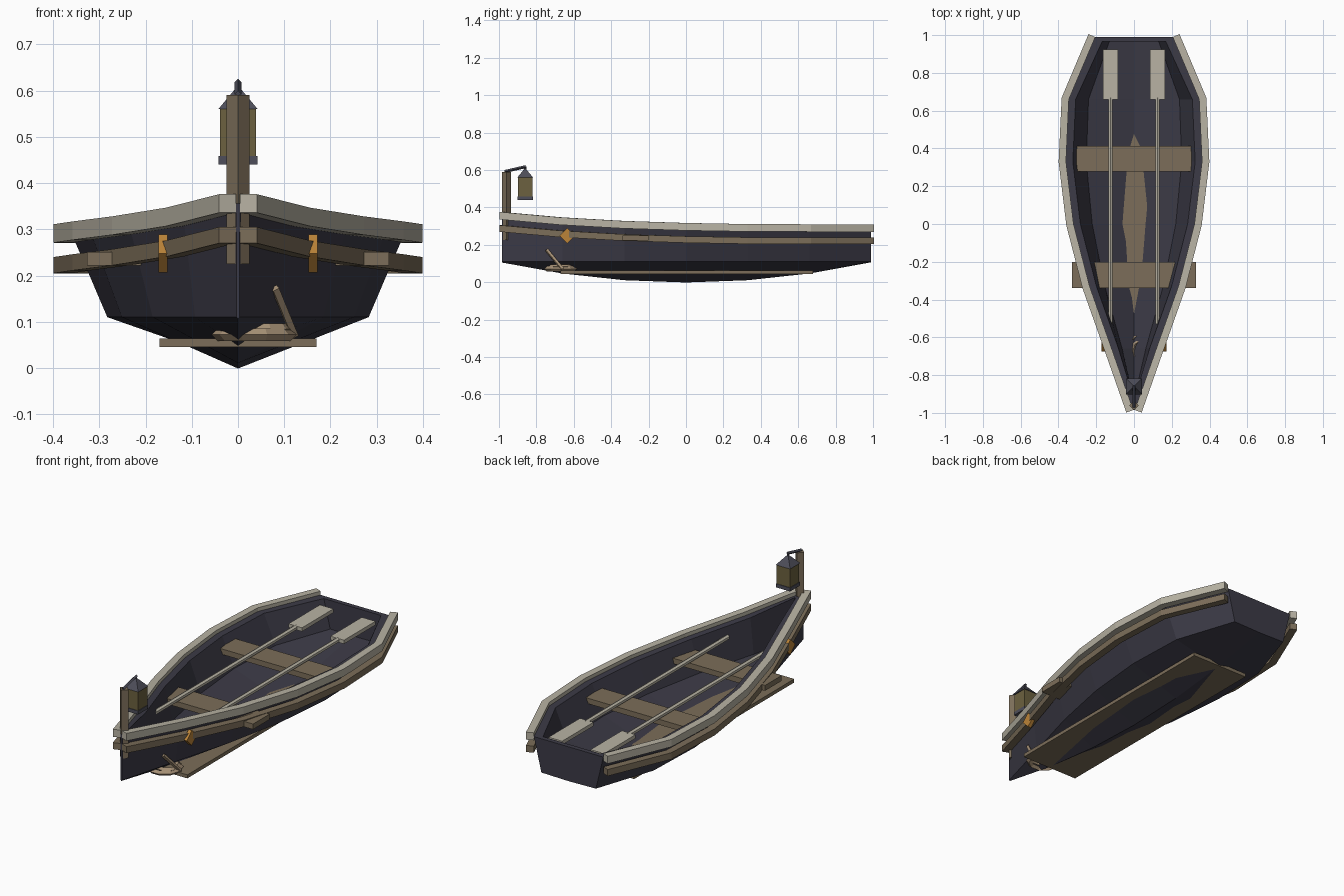
import bpy, bmesh, math
from mathutils import Vector, Matrix

if "Cube" in bpy.data.objects:
    bpy.data.objects.remove(bpy.data.objects["Cube"])


def material(name, rgb):
    m = bpy.data.materials.new(name)
    m.diffuse_color = (*rgb, 1)
    m.use_nodes = True
    m.node_tree.nodes["Principled BSDF"].inputs["Base Color"].default_value = m.diffuse_color
    return m


HULL = material("dark_paint", (0.045, 0.043, 0.062))
PALE = material("pale_wood", (0.48, 0.45, 0.37))
WOOD = material("brown_wood", (0.2, 0.155, 0.1))
IRON = material("iron", (0.075, 0.075, 0.1))
GLASS = material("lamp_glass", (0.15, 0.12, 0.05))
ROPE = material("rope", (0.38, 0.28, 0.18))
ORANGE = material("orange", (0.5, 0.23, 0.04))


def finish(bm, name, mat):
    bmesh.ops.recalc_face_normals(bm, faces=bm.faces[:])
    me = bpy.data.meshes.new(name)
    bm.to_mesh(me)
    bm.free()
    me.materials.append(mat)
    ob = bpy.data.objects.new(name, me)
    bpy.context.collection.objects.link(ob)
    return ob


def box(name, lo, hi, mat):
    lo, hi = Vector(lo), Vector(hi)
    bm = bmesh.new()
    bmesh.ops.create_cube(bm, size=1, matrix=Matrix.Translation((lo + hi) / 2)
                          @ Matrix.Diagonal((*(hi - lo), 1)))
    return finish(bm, name, mat)


def rod(name, a, b, r, mat, sides=4, r2=None, spin=0):
    a, b = Vector(a), Vector(b)
    d = b - a
    bm = bmesh.new()
    bmesh.ops.create_cone(bm, cap_ends=True, segments=sides, radius1=r,
                          radius2=r if r2 is None else r2, depth=d.length,
                          matrix=Matrix.Translation((a + b) / 2)
                          @ d.to_track_quat('Z', 'Y').to_matrix().to_4x4()
                          @ Matrix.Rotation(spin, 4, 'Z'))
    return finish(bm, name, mat)


def ring(name, center, R, r, mat, n=10, m=4):
    bm = bmesh.new()
    v = [[bm.verts.new(Vector(center) + Vector((
        (R + r * math.cos(t)) * math.cos(p), (R + r * math.cos(t)) * math.sin(p), r * math.sin(t))))
        for t in [2 * math.pi * j / m for j in range(m)]] for p in [2 * math.pi * i / n for i in range(n)]]
    for i in range(n):
        for j in range(m):
            bm.faces.new((v[i][j], v[i - 1][j], v[i - 1][j - 1], v[i][j - 1]))
    return finish(bm, name, mat)


# Hull stations: y, half width at the sheer, rail top height
STATIONS = [(-0.985, 0.004, 0.376), (-0.66, 0.118, 0.347), (-0.33, 0.235, 0.328),
            (0, 0.32, 0.317), (0.33, 0.36, 0.311), (0.66, 0.345, 0.31), (0.99, 0.205, 0.31)]

# Hull shell: outer and inner skins joined along the rim
bm = bmesh.new()
outer, inner = [], []
for y, w, zt in STATIONS:
    zs, zk = zt - 0.02, 0.11 * y * y
    outer.append([bm.verts.new(p) for p in (
        (-w, y, zs), (-0.785 * w, y, 0.11), (0, y, zk - 0.001), (0.785 * w, y, 0.11), (w, y, zs))])
    yi = max(-0.92, min(0.965, y))
    wi = max(w - 0.036, 0.003)
    ci = max(0.785 * w - 0.03, 0.002)
    inner.append([bm.verts.new(p) for p in (
        (-wi, yi, zs), (-ci, yi, 0.137), (0, yi, min(zk + 0.036, 0.136)), (ci, yi, 0.137), (wi, yi, zs))])
for skin in (outer, inner):
    for a, b in zip(skin, skin[1:]):
        for j in range(4):
            bm.faces.new((a[j], a[j + 1], b[j + 1], b[j]))
    bm.faces.new(skin[-1])
    bm.faces.new(skin[0])
for i in range(len(STATIONS) - 1):
    for j in (0, 4):
        bm.faces.new((outer[i][j], outer[i + 1][j], inner[i + 1][j], inner[i][j]))
for k in (0, -1):
    bm.faces.new((outer[k][0], outer[k][4], inner[k][4], inner[k][0]))
finish(bm, "hull", HULL)


# Rails swept along the sheer, one on each side
def rail(name, s, drop, height, mat):
    pts = [Vector((w, y, zt - drop)) for y, w, zt in STATIONS]
    bm = bmesh.new()
    rows = []
    for i, p in enumerate(pts):
        t = pts[min(i + 1, 6)] - pts[max(i - 1, 0)]
        n = Vector((t.y, -t.x, 0)).normalized() * 0.039
        rows.append([bm.verts.new((s * q.x, q.y, q.z)) for q in (
            p, p + n, p + n - Vector((0, 0, height)), p - Vector((0, 0, height)))])
    for a, b in zip(rows, rows[1:]):
        for j in range(4):
            bm.faces.new((a[j], a[j - 1], b[j - 1], b[j]))
    bm.faces.new(rows[0])
    bm.faces.new(rows[-1])
    finish(bm, name, mat)


for side, s in (("left", -1), ("right", 1)):
    rail("top_rail_" + side, s, 0, 0.04, PALE)
    rail("rub_rail_" + side, s, 0.071, 0.035, WOOD)
    # Oars laid across the seats
    x = s * 0.124
    rod("oar_shaft_" + side, (x, -0.53, 0.263), (x, 0.67, 0.263), 0.013, PALE, 6)
    box("oar_blade_" + side, (x - 0.04, 0.66, 0.253), (x + 0.04, 0.925, 0.273), PALE)
    # Diamond side markers
    rod("side_marker_" + side, (s * 0.152, -0.635, 0.248), (s * 0.172, -0.635, 0.248), 0.041, ORANGE)

# Seats and bottom board
box("front_seat", (-0.327, -0.34, 0.222), (0.327, -0.2, 0.251), WOOD)
box("rear_seat", (-0.307, 0.278, 0.222), (0.307, 0.412, 0.251), WOOD)
box("bottom_board", (-0.17, -0.67, 0.045), (0.17, 0.68, 0.064), WOOD)

# Bow post and lantern
rod("bow_post", (0, -0.96, 0.225), (0, -0.96, 0.59), 0.025, WOOD)
rod("lantern_arm", (0, -0.97, 0.592), (0, -0.857, 0.618), 0.008, IRON)
rod("lantern_hook", (0, -0.86, 0.59), (0, -0.86, 0.618), 0.006, IRON)
box("lantern_base", (-0.042, -0.902, 0.44), (0.042, -0.818, 0.459), IRON)
box("lantern_body", (-0.039, -0.899, 0.459), (0.039, -0.821, 0.56), GLASS)
rod("lantern_roof", (0, -0.86, 0.56), (0, -0.86, 0.606), 0.06, IRON, 4, 0.006, math.pi / 4)

# Coiled rope beside the bow
ring("rope_coil_lower", (0.035, -0.67, 0.072), 0.078, 0.014, ROPE)
ring("rope_coil_upper", (0.05, -0.67, 0.084), 0.056, 0.012, ROPE)
rod("rope_end", (0.08, -0.745, 0.173), (0.122, -0.66, 0.07), 0.01, ROPE)
